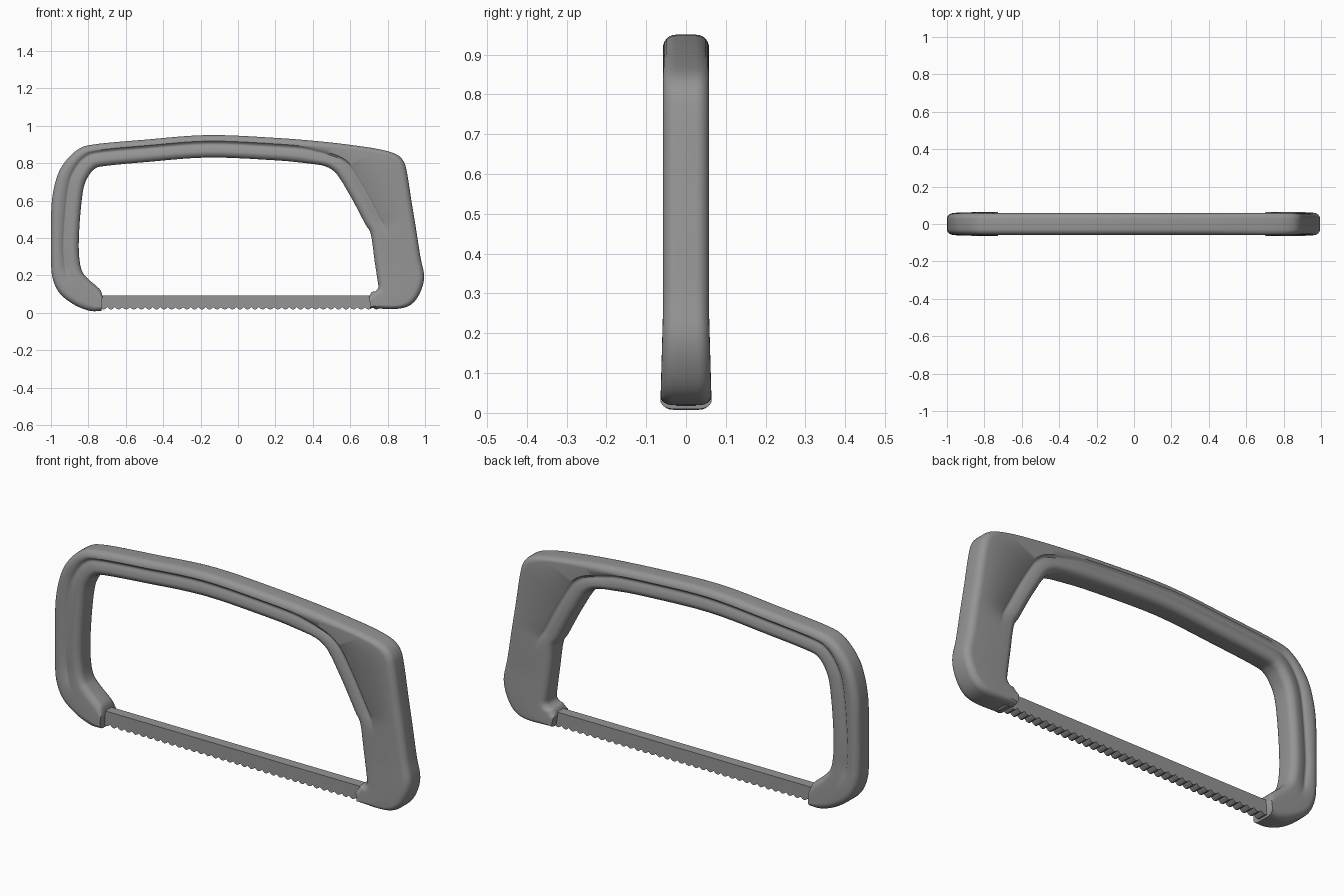
import bpy, bmesh, math
from mathutils import Vector

cube = bpy.data.objects.get("Cube")
if cube:
    bpy.data.objects.remove(cube)

grey = bpy.data.materials.new("plain grey")
grey.use_nodes = True
color = (0.3, 0.3, 0.3, 1)
grey.diffuse_color = color
grey.node_tree.nodes["Principled BSDF"].inputs["Base Color"].default_value = color

# Matching outer and inner outline points of the frame (x, z), end to end
OUTER = [(-.73, .01), (-.79, .01), (-.87, .04), (-.95, .1), (-.99, .18), (-1, .28),
         (-1, .45), (-.995, .6), (-.97, .72), (-.93, .8), (-.86, .87), (-.77, .9),
         (-.5, .925), (-.16, .95), (.2, .935), (.45, .915), (.62, .895), (.75, .875),
         (.84, .85), (.885, .81), (.905, .74), (.93, .58), (.95, .46), (.975, .3),
         (.995, .19), (.97, .1), (.92, .04), (.84, .02), (.71, .025)]
INNER = [(-.725, .09), (-.735, .12), (-.76, .145), (-.8, .18), (-.835, .225), (-.85, .31),
         (-.85, .42), (-.84, .56), (-.825, .67), (-.8, .73), (-.765, .77), (-.71, .785),
         (-.5, .805), (-.16, .83), (.2, .815), (.36, .8), (.46, .785), (.515, .755),
         (.55, .71), (.58, .66), (.62, .59), (.68, .475), (.71, .42), (.73, .28),
         (.745, .18), (.75, .135), (.735, .115), (.715, .11), (.7, .085)]


def smooth_path(points, steps=5):
    """Curve passing through every point."""
    p = [Vector(q) for q in points]
    p = [2 * p[0] - p[1]] + p + [2 * p[-1] - p[-2]]
    path = []
    for a, b, c, d in zip(p, p[1:], p[2:], p[3:]):
        for k in range(steps):
            t = k / steps
            path.append(b + (c - a) * t / 2 + (2 * a - 5 * b + 4 * c - d) * t * t / 2
                        + (3 * b - a - 3 * c + d) * t ** 3 / 2)
    return path + [p[-2]]


def ramp(value, low, high):
    t = max(0, min(1, (value - low) / (high - low)))
    return t * t * (3 - 2 * t)


def section(outer, inner):
    """Closed rounded section with a groove beside the inner ridge."""
    width = (inner - outer).length
    r = min(.035, .27 * width)
    groove = width - min(.08, .6 * width)
    mid = outer.lerp(inner, groove / width)
    fade = ramp(mid.y, .4, .5) if mid.x > 0 else ramp(mid.y, .15, .27)
    half = [(r * (1 - math.cos(a)), -.032 * (1 - math.sin(a)))
            for a in (math.radians(d) for d in range(0, 91, 15))]
    back = [(width - s, y) for s, y in reversed(half)]
    half[-1] = (min(r, groove - .016), 0)
    spread = .014
    dip = [(groove - spread, -.002), (groove - spread / 2, -.009), (groove, -.012),
           (groove + spread / 2, -.01), (groove + spread, -.006)]
    half += [(s, y * fade) for s, y in dip] + back
    side = []
    for s, y in half:
        p = outer.lerp(inner, s / width)
        thick = .058 + .007 * max(0, 1 - p.y / .25)
        side.append((p.x, -(thick + y), p.y))
    return side + [(x, -y, z) for x, y, z in reversed(side)]


def finish(bm, name, angle):
    bmesh.ops.recalc_face_normals(bm, faces=bm.faces)
    mesh = bpy.data.meshes.new(name)
    bm.to_mesh(mesh)
    bm.free()
    obj = bpy.data.objects.new(name, mesh)
    bpy.context.collection.objects.link(obj)
    mesh.materials.append(grey)
    bpy.ops.object.select_all(action="DESELECT")
    obj.select_set(True)
    bpy.context.view_layer.objects.active = obj
    bpy.ops.object.shade_smooth_by_angle(angle=math.radians(angle))
    return obj


# Handle frame: sections lofted along the two outlines
bm = bmesh.new()
rings = [[bm.verts.new(co) for co in section(o, i)]
         for o, i in zip(smooth_path(OUTER), smooth_path(INNER))]
for ring, following in zip(rings, rings[1:]):
    for k in range(len(ring)):
        n = (k + 1) % len(ring)
        bm.faces.new((ring[k], ring[n], following[n], following[k]))
bm.faces.new(rings[0])
bm.faces.new(rings[-1])
finish(bm, "handle_frame", 45)

# Blade: thin bar with a row of rounded teeth below
bm = bmesh.new()
start, end, teeth, steps = -.78, .76, 38, 4
count = teeth * steps
edge = []
for k in range(count + 1):
    wave = abs(math.sin(math.pi * k / steps))
    edge.append((start + (end - start) * k / count, .03 - .013 * wave))
outline = edge + [(end, .093), (start, .093)]
face = bm.faces.new([bm.verts.new((x, -.025, z)) for x, z in outline])
extruded = bmesh.ops.extrude_face_region(bm, geom=[face])
verts = [v for v in extruded["geom"] if isinstance(v, bmesh.types.BMVert)]
bmesh.ops.translate(bm, verts=verts, vec=(0, .05, 0))
finish(bm, "toothed_blade", 30)
